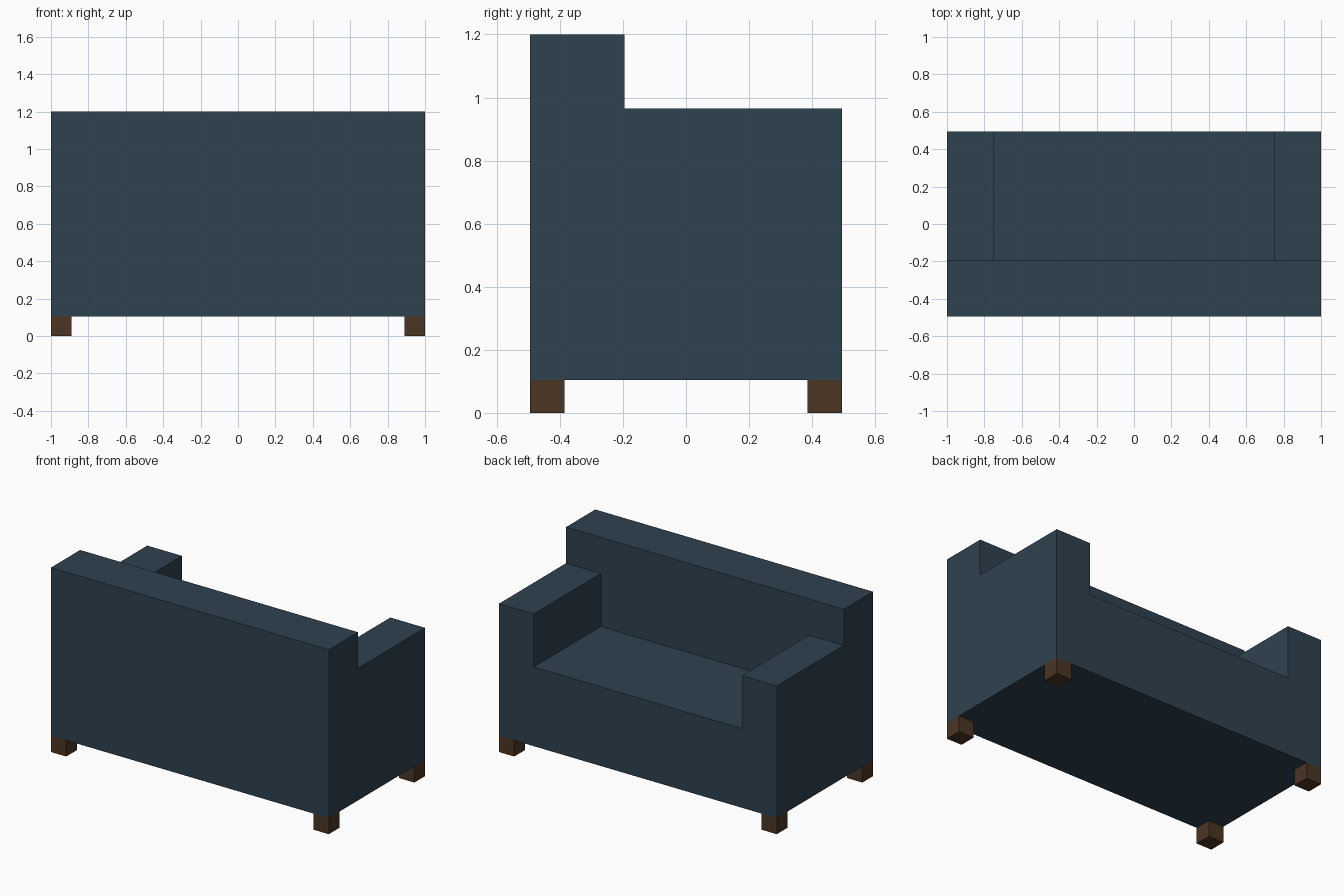
import bpy, bmesh

if "Cube" in bpy.data.objects:
    bpy.data.objects.remove(bpy.data.objects["Cube"])


def material(name, rgb):
    m = bpy.data.materials.new(name)
    m.diffuse_color = (*rgb, 1.0)
    m.use_nodes = True
    m.node_tree.nodes["Principled BSDF"].inputs["Base Color"].default_value = m.diffuse_color
    return m


fabric = material("dark blue fabric", (0.028, 0.054, 0.08))
wood = material("dark brown wood", (0.07, 0.036, 0.017))

HALF_X, HALF_Y = 1.0, 0.495
BASE_Z, SEAT_Z, ARM_Z, BACK_Z = 0.105, 0.62, 0.965, 1.2
BACK_Y = -0.195      # inner face of the backrest
ARM_X = 0.75         # inner face of each arm
LEG = 0.11


def prism(name, profile, half, mat):
    """Extrude a (y, z) profile along x, from -half to +half."""
    bm = bmesh.new()
    face = bm.faces.new([bm.verts.new((-half, y, z)) for y, z in profile])
    out = bmesh.ops.extrude_face_region(bm, geom=[face])
    moved = [v for v in out["geom"] if isinstance(v, bmesh.types.BMVert)]
    bmesh.ops.translate(bm, verts=moved, vec=(2 * half, 0, 0))
    bmesh.ops.recalc_face_normals(bm, faces=bm.faces)
    me = bpy.data.meshes.new(name)
    bm.to_mesh(me)
    bm.free()
    me.materials.append(mat)
    ob = bpy.data.objects.new(name, me)
    bpy.context.collection.objects.link(ob)
    return ob


# Upholstered body: stepped side profile of backrest and arms
body = prism("sofa_body", [
    (-HALF_Y, BASE_Z), (HALF_Y, BASE_Z), (HALF_Y, ARM_Z),
    (BACK_Y, ARM_Z), (BACK_Y, BACK_Z), (-HALF_Y, BACK_Z)], HALF_X, fabric)

# Seat recess between the arms
cutter = prism("seat_cutter", [
    (BACK_Y, SEAT_Z), (HALF_Y + 0.2, SEAT_Z),
    (HALF_Y + 0.2, BACK_Z + 0.2), (BACK_Y, BACK_Z + 0.2)], ARM_X, fabric)
cutter.hide_render = True
cut = body.modifiers.new("seat recess", "BOOLEAN")
cut.operation = "DIFFERENCE"
cut.solver = "EXACT"
cut.object = cutter

# Apply the cut and discard the helper
bpy.context.view_layer.objects.active = body
bpy.ops.object.modifier_apply(modifier=cut.name)
bpy.data.objects.remove(cutter)

# Four block legs flush with the corners
for x_name, sx in (("left", -1), ("right", 1)):
    for y_name, sy in (("front", -1), ("back", 1)):
        y0, y1 = sy * HALF_Y, sy * (HALF_Y - LEG)
        leg = prism(f"{y_name}_{x_name}_leg",
                    [(y0, 0), (y1, 0), (y1, BASE_Z), (y0, BASE_Z)],
                    LEG / 2, wood)
        leg.location.x = sx * (HALF_X - LEG / 2)
